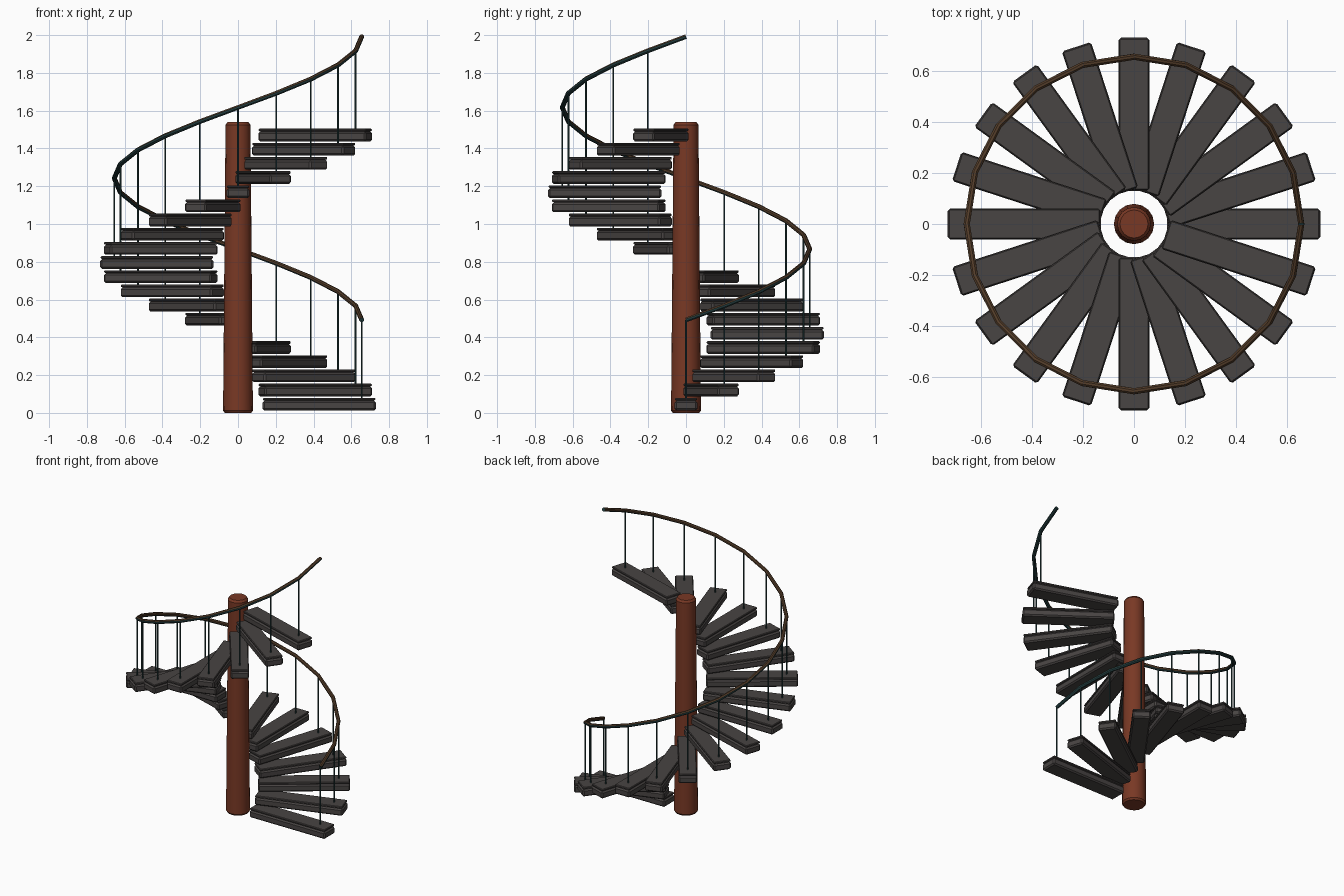
import bpy, bmesh, math
from math import cos, sin, pi
from mathutils import Matrix, Vector

if "Cube" in bpy.data.objects:
    bpy.data.objects.remove(bpy.data.objects["Cube"])

STEPS, RISE, TURN = 20, 0.075, pi / 10
RAIL_R, RAIL_Z = 0.655, 0.492


def material(name, rgb):
    m = bpy.data.materials.new(name)
    m.use_nodes = True
    m.diffuse_color = (*rgb, 1)
    m.node_tree.nodes["Principled BSDF"].inputs["Base Color"].default_value = (*rgb, 1)
    return m


stone = material("charcoal stone", (0.065, 0.058, 0.056))
rust = material("rust red", (0.19, 0.04, 0.018))
teal = material("dark teal metal", (0.018, 0.05, 0.052))
brown = material("brown wood", (0.085, 0.045, 0.022))


def finish(name, bm, mats, smooth=False):
    bmesh.ops.recalc_face_normals(bm, faces=bm.faces)
    mesh = bpy.data.meshes.new(name)
    bm.to_mesh(mesh)
    bm.free()
    for m in mats:
        mesh.materials.append(m)
    ob = bpy.data.objects.new(name, mesh)
    bpy.context.collection.objects.link(ob)
    if smooth:
        bpy.ops.object.select_all(action='DESELECT')
        ob.select_set(True)
        bpy.context.view_layer.objects.active = ob
        bpy.ops.object.shade_smooth_by_angle(angle=math.radians(35))
    return ob


def bevelled_box(bm, size, centre, bevel):
    part = bmesh.new()
    bmesh.ops.create_cube(part, size=1)
    bmesh.ops.scale(part, vec=size, verts=part.verts)
    bmesh.ops.bevel(part, geom=part.edges[:], offset=bevel, segments=1, affect='EDGES')
    bmesh.ops.translate(part, vec=centre, verts=part.verts)
    temp = bpy.data.meshes.new("temp")
    part.to_mesh(temp)
    part.free()
    bm.from_mesh(temp)
    bpy.data.meshes.remove(temp)


# Treads: chunky body, recessed groove and thin top slab
for k in range(STEPS):
    bm = bmesh.new()
    bevelled_box(bm, (0.60, 0.12, 0.050), (0.43, 0, 0.038), 0.009)
    bevelled_box(bm, (0.58, 0.10, 0.030), (0.43, 0, 0.060), 0.002)
    bevelled_box(bm, (0.594, 0.116, 0.014), (0.43, 0, 0.073), 0.004)
    tread = finish(f"tread_{k + 1}", bm, [stone])
    tread.matrix_world = Matrix.Translation((0, 0, RISE * k)) @ Matrix.Rotation(TURN * k, 4, 'Z')

# Tapered central post with chamfered ends
bm = bmesh.new()
rings = []
for r, z in ((0.070, 0), (0.079, 0.012), (0.066, 1.525), (0.055, 1.54)):
    rings.append([bm.verts.new((r * cos(i * pi / 8), r * sin(i * pi / 8), z)) for i in range(16)])
for a, b in zip(rings, rings[1:]):
    for i in range(16):
        j = (i + 1) % 16
        bm.faces.new((a[i], a[j], b[j], b[i]))
bm.faces.new(rings[0])
bm.faces.new(rings[-1])
finish("central_post", bm, [rust], True)

# Slim balusters from each tread to the handrail
bm = bmesh.new()
for k in range(STEPS):
    low, high = 0.075 + RISE * k, RAIL_Z + RISE * k
    place = Matrix.Translation((RAIL_R * cos(TURN * k), RAIL_R * sin(TURN * k), (low + high) / 2))
    bmesh.ops.create_cone(bm, cap_ends=True, segments=8, radius1=0.005, radius2=0.005,
                          depth=high - low, matrix=place)
finish("balusters", bm, [teal], True)

# Helical handrail in straight segments, teal outside and brown inside and on top
SIDES = 8
bm = bmesh.new()
rings = []
for k in range(STEPS + 1):
    a = TURN * k
    out = Vector((cos(a), sin(a), 0))
    along = Vector((-sin(a) * RAIL_R * TURN, cos(a) * RAIL_R * TURN, RISE)).normalized()
    up = out.cross(along)
    centre = out * RAIL_R + Vector((0, 0, RAIL_Z + RISE * k))
    rings.append([bm.verts.new(centre + 0.013 * (out * cos(t) + up * sin(t)))
                  for t in ((i - 0.5) * 2 * pi / SIDES for i in range(SIDES))])
for k in range(STEPS):
    for i in range(SIDES):
        j = (i + 1) % SIDES
        f = bm.faces.new((rings[k][i], rings[k][j], rings[k + 1][j], rings[k + 1][i]))
        f.material_index = 1 if i in (1, 2, 3, 4) else 0
bm.faces.new(rings[0])
bm.faces.new(rings[-1])
finish("handrail", bm, [teal, brown], True)
